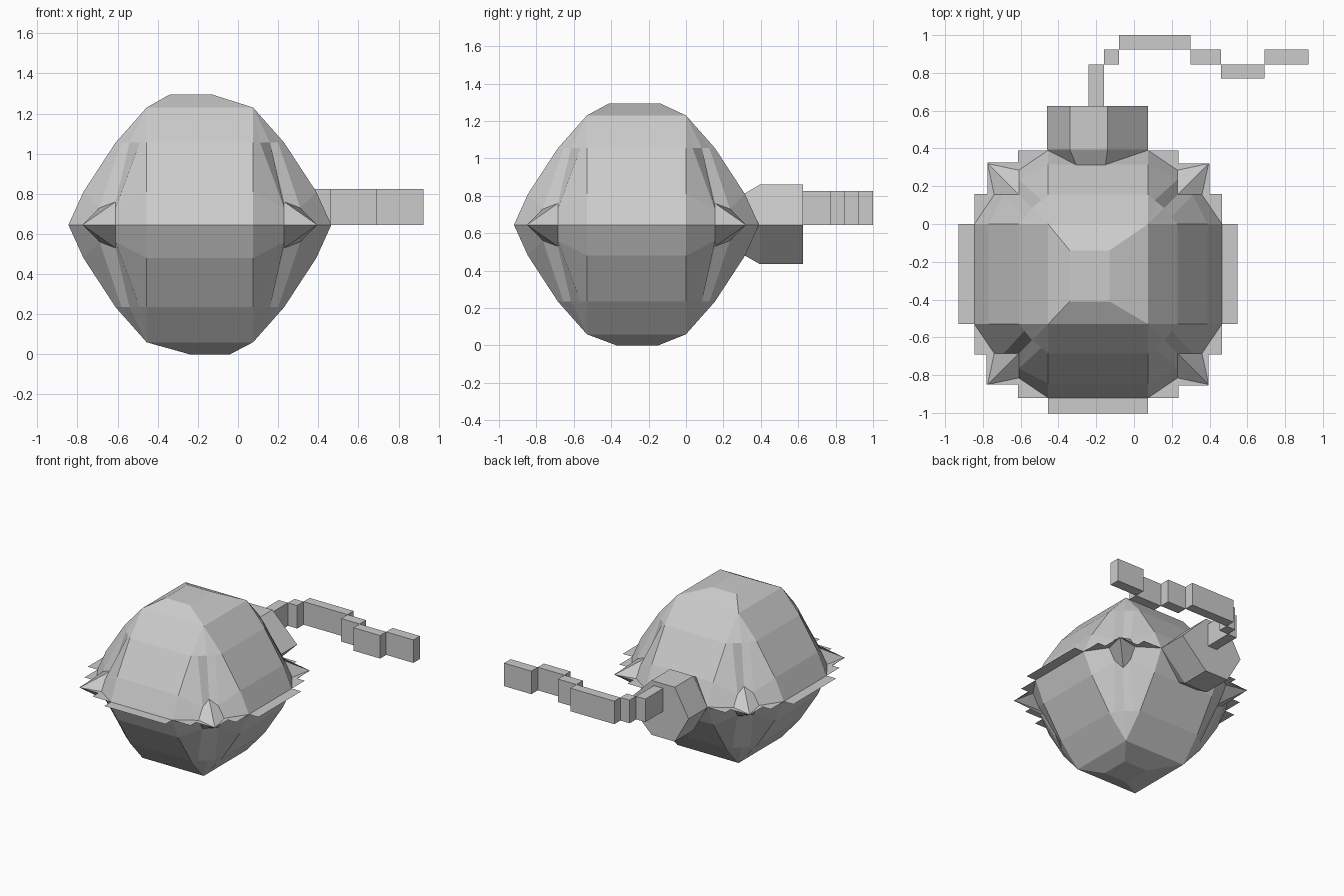
import bpy, bmesh

if "Cube" in bpy.data.objects:
    bpy.data.objects.remove(bpy.data.objects["Cube"])

CX, CY, MID = -0.19, -0.265, 0.645   # body centre and seam height

grey = bpy.data.materials.new("light grey")
grey.diffuse_color = (0.6, 0.6, 0.6, 1)
grey.use_nodes = True
grey.node_tree.nodes["Principled BSDF"].inputs["Base Color"].default_value = grey.diffuse_color


def finish(name, bm, solid=True):
    if solid:
        bmesh.ops.recalc_face_normals(bm, faces=bm.faces)
    me = bpy.data.meshes.new(name)
    bm.to_mesh(me)
    bm.free()
    me.materials.append(grey)
    ob = bpy.data.objects.new(name, me)
    bpy.context.collection.objects.link(ob)
    return ob


def four_corners(corner):
    """Turn one corner's points through four quarter turns."""
    pts, cur = [], list(corner)
    for _ in range(4):
        pts += cur
        cur = [(-y, x, z) for x, y, z in cur]
    return pts


def corner(half, strip, inter, mid, z, zi=None, zm=None):
    """Strip end, in-between, diagonal, in-between, strip end."""
    zi, zm = zi or z, zm or z
    return [(half, strip, z), (inter[0], inter[1], zi), (mid, mid, zm),
            (inter[1], inter[0], zi), (strip, half, z)]


def loft(bm, rings):
    for a, b in zip(rings, rings[1:]):
        n = len(a)
        for i in range(n):
            j = (i + 1) % n
            bm.faces.new((a[i], a[j], b[j], b[i]))


# Half shells: four curved strips with faceted corners between them
def shell(name, sign, cap):
    levels = [
        corner(0.655, 0.265, (0.55, 0.42), 0.585, 0.0),
        corner(0.58, 0.265, (0.50, 0.42), 0.42, 0.165, 0.085, 0.115),
        corner(0.42, 0.265, (0.39, 0.30), 0.35, 0.41),
        corner(0.265, 0.265, (0.265, 0.265), 0.265, 0.585),
    ]
    bm = bmesh.new()
    rings = [[bm.verts.new((CX + x, CY + y, MID + sign * z))
              for x, y, z in four_corners(lv)] for lv in levels]
    # small flat cap, slightly off centre
    x0, x1, y0, y1 = cap
    spots = [(x1, y1), (x0, y1), (x0, y0), (x1, y0)]
    rings.append([bm.verts.new((*p, MID + sign * 0.65))
                  for p in spots for _ in range(5)])
    loft(bm, rings)
    bm.faces.new(rings[-1])
    bmesh.ops.remove_doubles(bm, verts=bm.verts, dist=0.0005)
    bmesh.ops.dissolve_degenerate(bm, edges=bm.edges, dist=0.0005)
    ob = finish(name, bm)
    for v in ob.data.vertices:
        v.co.z = max(v.co.z, 0.0)


shell("upper_shell", 1, (-0.34, -0.13, -0.41, -0.14))
shell("lower_shell", -1, (-0.24, -0.04, -0.37, -0.15))

# Stepped flat rim round the seam
bm = bmesh.new()
quarter = [(0.738, 0.265, 0), (0.655, 0.265, 0), (0.655, 0.425, 0),
           (0.59, 0.425, 0), (0.59, 0.585, 0), (0.425, 0.585, 0),
           (0.425, 0.655, 0), (0.265, 0.655, 0), (0.265, 0.738, 0)]
bm.faces.new([bm.verts.new((CX + x, CY + y, MID + z))
              for x, y, z in four_corners(quarter)])
finish("seam_rim", bm, False)

# Six-sided neck, tapering into the body
bm = bmesh.new()
hexagon = [(-0.34, 0.86), (-0.14, 0.86), (0.075, MID),
           (-0.14, 0.435), (-0.34, 0.435), (-0.46, MID)]
rings = []
for y, s in ((0.20, 0.7), (0.31, 0.77), (0.395, 1), (0.625, 1)):
    rings.append([bm.verts.new((CX + (x - CX) * s, y, MID + (z - MID) * s))
                  for x, z in hexagon])
loft(bm, rings)
bm.faces.new(rings[0])
bm.faces.new(rings[-1])
finish("neck", bm)

# Fuse made of stepped blocks
blocks = [(-0.24, -0.16, 0.62, 0.845), (-0.16, -0.08, 0.845, 0.925),
          (-0.08, 0.30, 0.925, 1.0), (0.30, 0.46, 0.845, 0.925),
          (0.46, 0.69, 0.77, 0.845), (0.69, 0.925, 0.845, 0.925)]
bm = bmesh.new()
for x0, x1, y0, y1 in blocks:
    cube = bmesh.ops.create_cube(bm, size=1)["verts"]
    for v in cube:
        v.co.x = x1 if v.co.x > 0 else x0
        v.co.y = y1 if v.co.y > 0 else y0
        v.co.z = 0.825 if v.co.z > 0 else MID
finish("fuse", bm)
